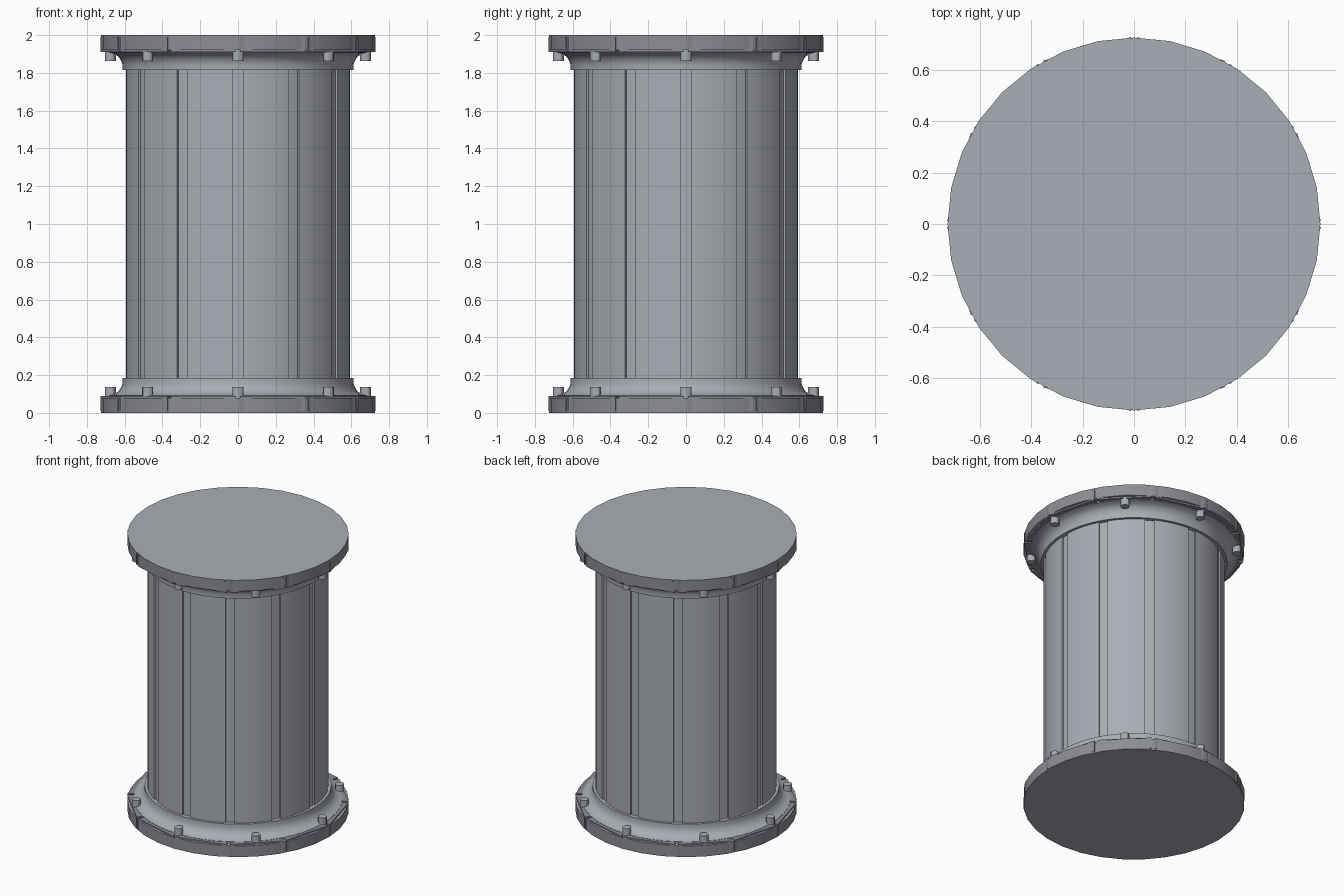
import bpy, bmesh, math
from mathutils import Matrix

if "Cube" in bpy.data.objects:
    bpy.data.objects.remove(bpy.data.objects["Cube"])


def material(name, rgb):
    m = bpy.data.materials.new(name)
    m.diffuse_color = (*rgb, 1)
    m.use_nodes = True
    m.node_tree.nodes["Principled BSDF"].inputs["Base Color"].default_value = m.diffuse_color
    return m


STEEL = material("steel gray", (0.40, 0.42, 0.46))
DARK = material("dark steel", (0.26, 0.27, 0.295))


def finish(bm, name, mat, smooth=True):
    bmesh.ops.recalc_face_normals(bm, faces=bm.faces)
    me = bpy.data.meshes.new(name)
    bm.to_mesh(me)
    bm.free()
    ob = bpy.data.objects.new(name, me)
    bpy.context.collection.objects.link(ob)
    me.materials.append(mat)
    if smooth:
        bpy.context.view_layer.objects.active = ob
        ob.select_set(True)
        bpy.ops.object.shade_smooth_by_angle(angle=math.radians(30))
        ob.select_set(False)
    return ob


def cylinder(bm, r, z0, z1, sides, x=0, y=0):
    bmesh.ops.create_cone(bm, cap_ends=True, segments=sides, radius1=r, radius2=r,
                          depth=z1 - z0, matrix=Matrix.Translation((x, y, (z0 + z1) / 2)))


def lathe(bm, profile, sides):
    rings = [[bm.verts.new((r * math.cos(i * math.tau / sides),
                            r * math.sin(i * math.tau / sides), z))
              for i in range(sides)] for r, z in profile]
    for a, b in zip(rings, rings[1:]):
        for i in range(sides):
            j = (i + 1) % sides
            bm.faces.new((a[i], a[j], b[j], b[i]))


def arc_panel(bm, a0, a1, r_in, r_out, z0, z1, steps):
    """Closed curved block between two angles."""
    angs = [a0 + (a1 - a0) * i / steps for i in range(steps + 1)]
    outline = [(r_out * math.cos(a), r_out * math.sin(a)) for a in angs]
    outline += [(r_in * math.cos(a), r_in * math.sin(a)) for a in reversed(angs)]
    low = [bm.verts.new((x, y, z0)) for x, y in outline]
    high = [bm.verts.new((x, y, z1)) for x, y in outline]
    n = len(outline)
    for i in range(n):
        j = (i + 1) % n
        bm.faces.new((low[i], low[j], high[j], high[i]))
    for i in range(steps):
        j = n - 1 - i
        for ring in (low, high):
            bm.faces.new((ring[i], ring[i + 1], ring[j - 1], ring[j]))


# Core drum: floor of the grooves
bm = bmesh.new()
cylinder(bm, 0.581, 0.07, 1.93, 96)
finish(bm, "drum_core", STEEL)

# Twelve curved panels separated by narrow vertical grooves
bm = bmesh.new()
gap = 0.03 / 0.593
for k in range(12):
    a = math.radians(30 * k)
    arc_panel(bm, a + gap, a + math.radians(30) - gap, 0.57, 0.593, 0.1, 1.9, 8)
finish(bm, "drum_panels", STEEL)

# Parts repeated at both ends
for end, flip in (("bottom", False), ("top", True)):
    z = (lambda v: 2 - v) if flip else (lambda v: v)
    span = lambda a, b: sorted((z(a), z(b)))

    # Flange disc with darker rim
    bm = bmesh.new()
    cylinder(bm, 0.725, *span(0, 0.08), 32)
    bmesh.ops.rotate(bm, verts=bm.verts, matrix=Matrix.Identity(3))
    disc = finish(bm, end + "_flange", STEEL)
    disc.data.materials.append(DARK)
    for p in disc.data.polygons:
        if abs(p.normal.z) < 0.5:
            p.material_index = 1

    # Twelve straight rim segments with slots between them
    bm = bmesh.new()
    slot = 0.011 / 0.727
    for k in range(12):
        a = math.radians(30 * k)
        arc_panel(bm, a + slot, a + math.radians(30) - slot, 0.58, 0.727,
                  *span(0.01, 0.09), 1)
    finish(bm, end + "_rim_segments", DARK, smooth=False)

    # Flared collar
    prof = [(0.57, 0.185), (0.612, 0.185), (0.612, 0.155), (0.619, 0.135),
            (0.632, 0.115), (0.652, 0.1), (0.685, 0.092), (0.685, 0.07),
            (0.57, 0.07), (0.57, 0.185)]
    bm = bmesh.new()
    lathe(bm, [(r, z(h)) for r, h in prof], 48)
    bmesh.ops.remove_doubles(bm, verts=bm.verts, dist=1e-5)
    finish(bm, end + "_collar", STEEL)

    # Eight bolts
    bm = bmesh.new()
    for k in range(8):
        a = math.radians(45 * k)
        cylinder(bm, 0.029, *span(0.07, 0.138), 12,
                 0.676 * math.cos(a), 0.676 * math.sin(a))
    finish(bm, end + "_bolts", STEEL)
